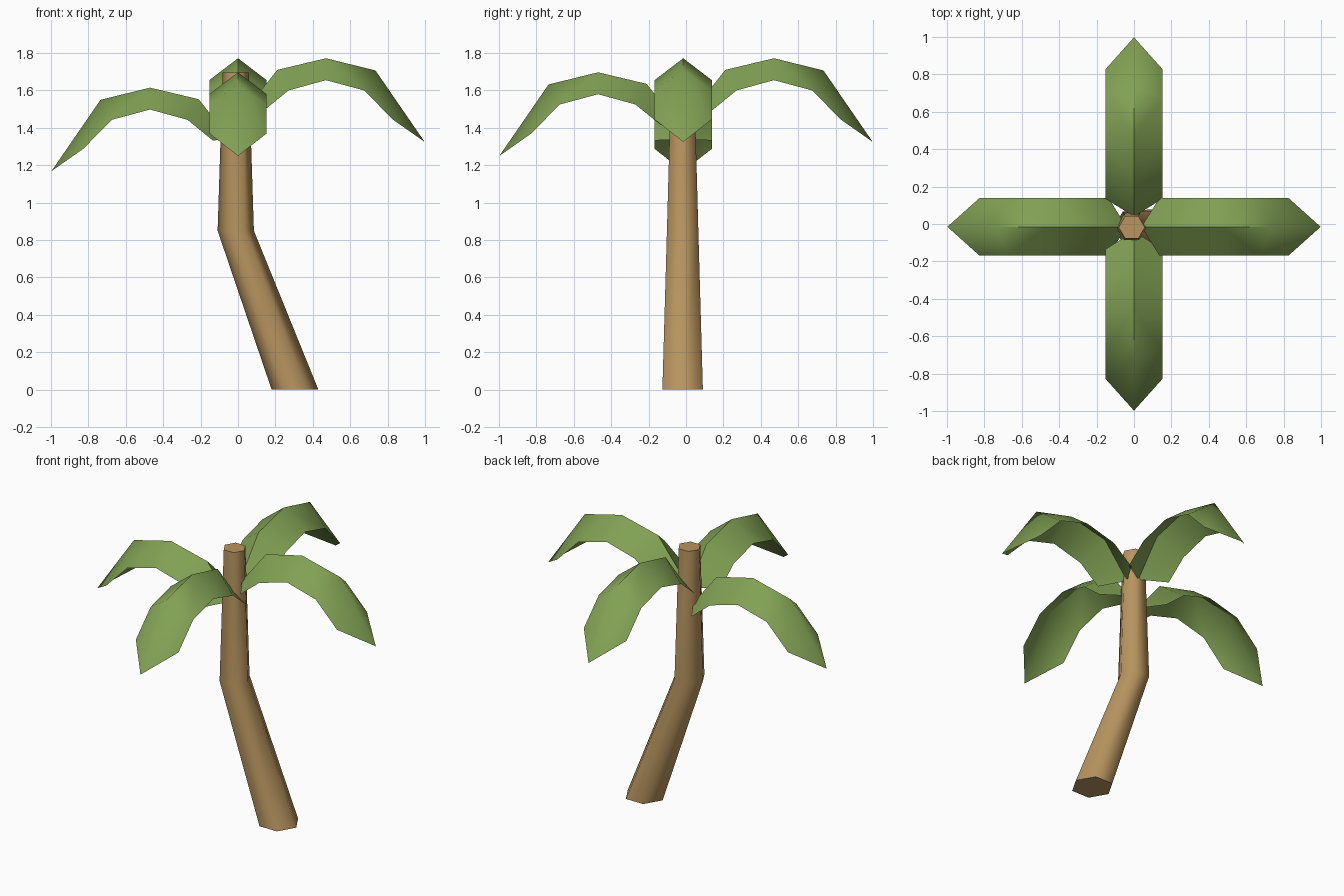
import bpy, bmesh, math
from mathutils import Matrix, Vector

if "Cube" in bpy.data.objects:
    bpy.data.objects.remove(bpy.data.objects["Cube"])


def material(name, rgb):
    m = bpy.data.materials.new(name)
    m.diffuse_color = (*rgb, 1)
    m.use_nodes = True
    m.node_tree.nodes["Principled BSDF"].inputs["Base Color"].default_value = m.diffuse_color
    return m


def finish(name, bm, mat):
    me = bpy.data.meshes.new(name)
    bm.to_mesh(me)
    bm.free()
    me.materials.append(mat)
    ob = bpy.data.objects.new(name, me)
    bpy.context.collection.objects.link(ob)
    bpy.context.view_layer.objects.active = ob
    ob.select_set(True)
    bpy.ops.object.shade_smooth_by_angle(angle=math.radians(62))
    ob.select_set(False)


green = material("leaf green", (0.22, 0.355, 0.088))
brown = material("trunk brown", (0.48, 0.30, 0.115))

# Trunk: bent hexagonal tube, (centre x, z, radius) per ring
bm = bmesh.new()
rings = []
for cx, z, r in [(0.305, 0, 0.125), (-0.012, 0.85, 0.097), (-0.012, 1.695, 0.07)]:
    rings.append([bm.verts.new((cx + r * math.cos(i * math.pi / 3),
                                -0.018 + r * math.sin(i * math.pi / 3), z))
                  for i in range(6)])
for a, b in zip(rings, rings[1:]):
    for i in range(6):
        j = (i + 1) % 6
        bm.faces.new((a[i], a[j], b[j], b[i]))
bm.faces.new(rings[0][::-1])
bm.faces.new(rings[-1])
finish("trunk", bm, brown)

# Leaf: arched ridge with drooping edges, (outward, height)
RIDGE = [(0.04, 1.495), (0.21, 1.71), (0.47, 1.772), (0.735, 1.707), (0.998, 1.325)]
EDGE = [(0.135, 1.49), (0.27, 1.60), (0.47, 1.655), (0.675, 1.60), (0.827, 1.445)]
HALF = 0.153


def leaf(name, angle, drop, offset):
    bm = bmesh.new()
    ridge = [bm.verts.new((x, 0, z)) for x, z in RIDGE]
    for side in (HALF, -HALF):
        e = [bm.verts.new((x, side, z)) for x, z in EDGE]
        faces = [bm.faces.new((ridge[0], ridge[1], e[1], e[0])),
                 bm.faces.new((ridge[3], ridge[4], e[4], e[3]))]
        faces += [bm.faces.new((ridge[i], ridge[i + 1], e[i + 1], e[i])) for i in (1, 2)]
        for f in faces:
            f.normal_update()
            if f.normal.z < 0:
                f.normal_flip()
    bm.transform(Matrix.Translation(Vector((*offset, -drop)))
                 @ Matrix.Rotation(math.radians(angle), 4, 'Z'))
    finish(name, bm, green)


leaf("right_leaf", 0, 0, (0, -0.015))
leaf("back_leaf", 90, 0, (0, 0))
leaf("left_leaf", 180, 0.157, (0, -0.015))
leaf("front_leaf", 270, 0.075, (0, 0))
